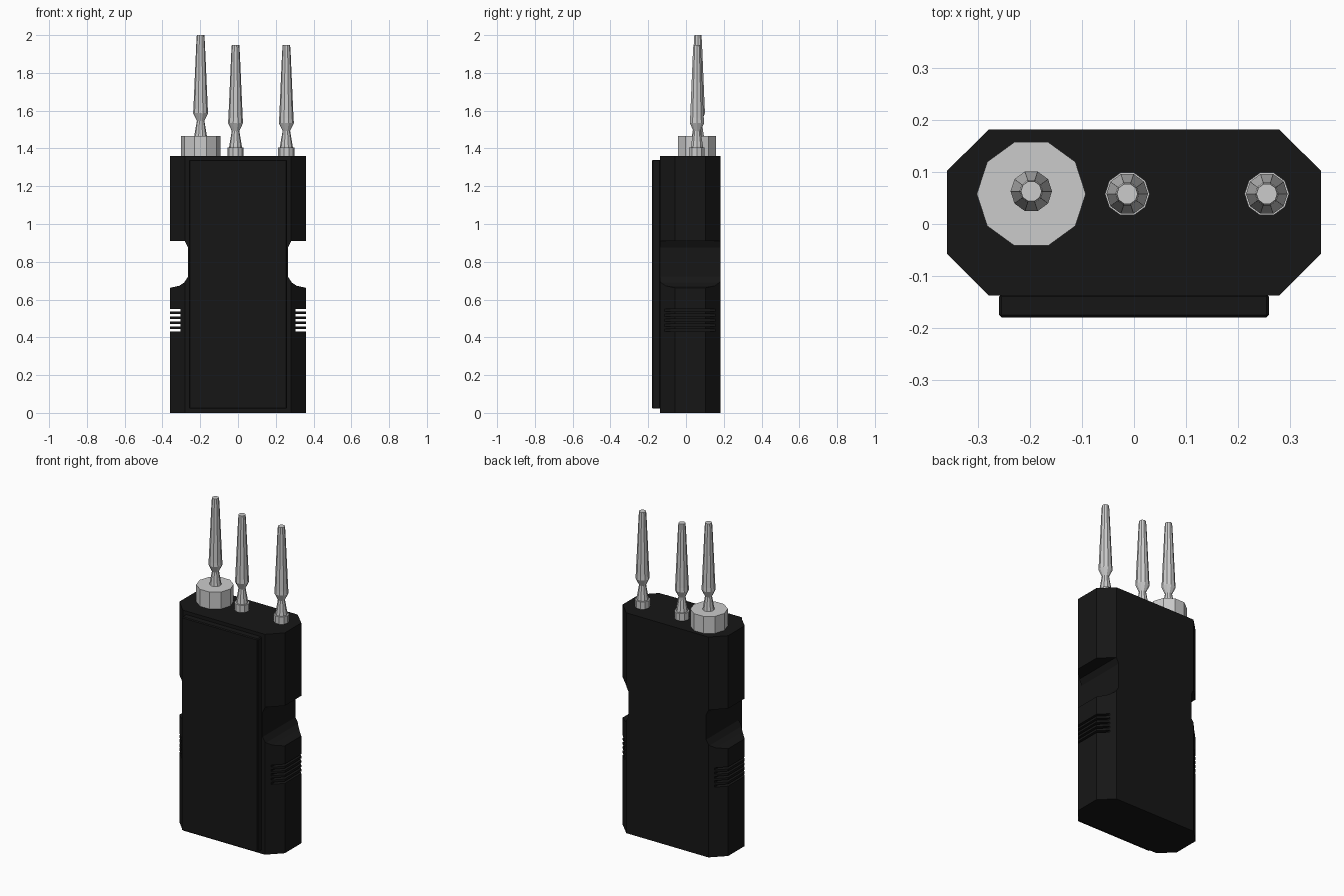
import bpy, bmesh, math
from mathutils import Vector

if "Cube" in bpy.data.objects:
    bpy.data.objects.remove(bpy.data.objects["Cube"])

black = bpy.data.materials.new("black_plastic")
black.diffuse_color = (0.008, 0.008, 0.008, 1)
black.use_nodes = True
black.node_tree.nodes["Principled BSDF"].inputs["Base Color"].default_value = black.diffuse_color


def finish(name, bm, mat=None):
    bmesh.ops.recalc_face_normals(bm, faces=bm.faces)
    me = bpy.data.meshes.new(name)
    bm.to_mesh(me)
    bm.free()
    ob = bpy.data.objects.new(name, me)
    bpy.context.collection.objects.link(ob)
    if mat:
        me.materials.append(mat)
    return ob


def extrude(bm, points, direction):
    """Add a closed prism from a flat outline."""
    face = bm.faces.new([bm.verts.new(p) for p in points])
    new = bmesh.ops.extrude_face_region(bm, geom=[face], use_keep_orig=True)["geom"]
    bmesh.ops.translate(bm, vec=Vector(direction),
                        verts=[v for v in new if isinstance(v, bmesh.types.BMVert)])


def lathe(name, profile, x, y, z, sides=10):
    """Capped solid of revolution from (radius, height) pairs."""
    bm = bmesh.new()
    rings = []
    for r, h in profile:
        rings.append([bm.verts.new((x + r * math.cos(2 * math.pi * i / sides),
                                    y + r * math.sin(2 * math.pi * i / sides), z + h))
                      for i in range(sides)])
    for a, b in zip(rings, rings[1:]):
        for i in range(sides):
            j = (i + 1) % sides
            bm.faces.new((a[i], a[j], b[j], b[i]))
    bm.faces.new(rings[0])
    bm.faces.new(rings[-1])
    return finish(name, bm)


# Body: prism with chamfered upright corners
bm = bmesh.new()
outline = [(-0.28, -0.138), (0.28, -0.138), (0.36, -0.058), (0.36, 0.103),
           (0.28, 0.182), (-0.28, 0.182), (-0.36, 0.103), (-0.36, -0.058)]
extrude(bm, [(x, y, 0) for x, y in outline], (0, 0, 1.36))
body = finish("body", bm, black)

# Cutter: grip notches and side slits, both sides
grip = [(0.45, 0.91), (0.282, 0.91), (0.264, 0.875), (0.264, 0.722),
        (0.285, 0.69), (0.31, 0.673), (0.36, 0.662), (0.45, 0.662)]
shapes = [grip]
for k in range(5):
    z = 0.431 + 0.0265 * k
    shapes.append([(0.305, z), (0.45, z), (0.45, z + 0.013), (0.305, z + 0.013)])
bm = bmesh.new()
for s in (-1, 1):
    for shape in shapes:
        extrude(bm, [(s * x, -0.3, z) for x, z in shape], (0, 0.6, 0))
cutter = finish("side_cutter", bm, black)
cutter.hide_render = True
cutter.hide_set(True)
cut = body.modifiers.new("side_cuts", 'BOOLEAN')
cut.operation = 'DIFFERENCE'
cut.solver = 'EXACT'
cut.object = cutter

# Apply the cut and drop the helper
bpy.context.view_layer.update()
mesh = bpy.data.meshes.new_from_object(body.evaluated_get(bpy.context.evaluated_depsgraph_get()))
body.modifiers.clear()
body.data = mesh
bpy.data.objects.remove(cutter)

# Front cover plate
bm = bmesh.new()
extrude(bm, [(-0.26, -0.18, 0.022), (0.26, -0.18, 0.022),
             (0.26, -0.18, 1.34), (-0.26, -0.18, 1.34)], (0, 0.045, 0))
plate = finish("front_plate", bm, black)
bev = plate.modifiers.new("edge", 'BEVEL')
bev.width = 0.005
bev.segments = 1

# Large knob and two small sockets
lathe("large_knob", [(0.105, 0), (0.105, 0.107)], -0.198, 0.058, 1.358)
for name, x in (("middle_socket", -0.013), ("right_socket", 0.256)):
    lathe(name, [(0.043, 0), (0.043, 0.047)], x, 0.058, 1.358)

# Antennas: waisted neck, then a long taper
antenna = [(0.034, 0), (0.02, 0.083), (0.04, 0.125), (0.038, 0.15),
           (0.023, 0.49), (0.02, 0.537)]
for name, x, y, z in (("left_antenna", -0.198, 0.063, 1.463),
                      ("middle_antenna", -0.013, 0.058, 1.41),
                      ("right_antenna", 0.256, 0.058, 1.41)):
    prof = [(0.034, -0.008)] + antenna
    lathe(name, prof, x, y, z)
